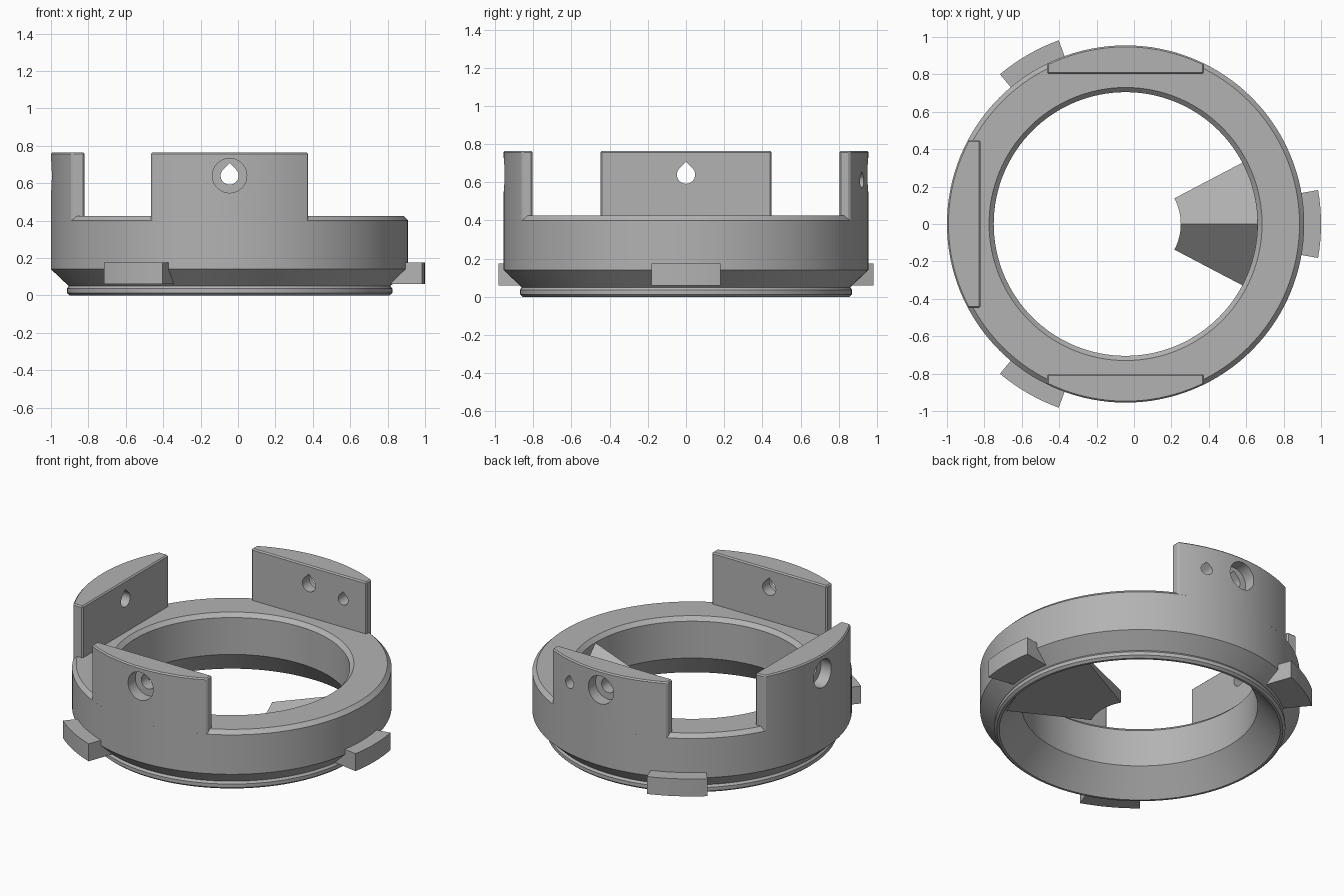
import bpy, bmesh
from math import sin, cos, asin, pi, radians, sqrt
from mathutils import Matrix

cube = bpy.data.objects.get("Cube")
if cube:
    bpy.data.objects.remove(cube, do_unlink=True)

R = 0.955                                  # outer ring radius
CENTRE = Matrix.Translation((-0.045, 0, 0))

grey = bpy.data.materials.new("plain grey")
grey.use_nodes = True
grey.diffuse_color = (0.45, 0.45, 0.45, 1)
grey.node_tree.nodes["Principled BSDF"].inputs["Base Color"].default_value = (0.45, 0.45, 0.45, 1)


def make_object(name, bm, azimuth=0):
    """Turn a bmesh into an object rotated about the ring axis."""
    bmesh.ops.recalc_face_normals(bm, faces=bm.faces)
    bm.transform(CENTRE @ Matrix.Rotation(radians(azimuth), 4, 'Z'))
    mesh = bpy.data.meshes.new(name)
    bm.to_mesh(mesh)
    bm.free()
    mesh.materials.append(grey)
    obj = bpy.data.objects.new(name, mesh)
    bpy.context.collection.objects.link(obj)
    return obj


def prism(points, offset):
    """Extrude a closed polygon of 3D points by an offset."""
    bm = bmesh.new()
    face = bm.faces.new([bm.verts.new(p) for p in points])
    top = bmesh.ops.extrude_face_region(bm, geom=[face])
    verts = [v for v in top["geom"] if isinstance(v, bmesh.types.BMVert)]
    bmesh.ops.translate(bm, verts=verts, vec=offset)
    bmesh.ops.recalc_face_normals(bm, faces=bm.faces)
    return bm


def arc(radius, start, end, steps):
    return [(radius * cos(start + (end - start) * i / steps),
             radius * sin(start + (end - start) * i / steps)) for i in range(steps + 1)]


def smooth(obj):
    bpy.ops.object.select_all(action='DESELECT')
    obj.select_set(True)
    bpy.context.view_layer.objects.active = obj
    bpy.ops.object.shade_smooth_by_angle(angle=radians(25))


def cut(obj, cutter):
    """Subtract a cutter and discard it."""
    cutter.hide_render = True
    mod = obj.modifiers.new("hole", 'BOOLEAN')
    mod.operation = 'DIFFERENCE'
    mod.solver = 'EXACT'
    mod.object = cutter
    bpy.context.view_layer.objects.active = obj
    bpy.ops.object.modifier_apply(modifier=mod.name)
    bpy.data.objects.remove(cutter, do_unlink=True)


# Ring body: closed profile (radius, height) swept around the axis
def ring():
    profile = [(0.855, 0), (0.87, 0.013), (0.87, 0.036), (0.86, 0.05), (R, 0.14),
               (R, 0.40), (0.93, 0.425), (0.73, 0.425), (0.705, 0.40),
               (0.705, 0.157), (0.84, 0)]
    steps = 128
    bm = bmesh.new()
    loops = [[bm.verts.new((r * cos(2 * pi * i / steps), r * sin(2 * pi * i / steps), z))
              for r, z in profile] for i in range(steps)]
    for i in range(steps):
        a, b = loops[i], loops[(i + 1) % steps]
        for j in range(len(profile)):
            k = (j + 1) % len(profile)
            bm.faces.new((a[j], b[j], b[k], a[k]))
    smooth(make_object("ring_body", bm))


# Hole cutters running along the local radial direction
def teardrop(radius, y, z, azimuth):
    outline = arc(radius, radians(135), radians(405), 24) + [(0, radius * sqrt(2))]
    bm = prism([(0.6, y + p, z + q) for p, q in outline], (0.6, 0, 0))
    return make_object("teardrop_cutter", bm, azimuth)


def counterbore(radius, z, azimuth):
    outline = arc(radius, 0, 2 * pi, 40)[:-1]
    bm = prism([(0.875, p, z + q) for p, q in outline], (0.3, 0, 0))
    return make_object("counterbore_cutter", bm, azimuth)


# Upright clamp block: circle segment with a flat inner face
def block(name, azimuth, inner, half):
    base, height = 0.40, 0.365
    limit = asin(half / R)
    outline = [(inner, -half)] + arc(R, -limit, limit, 20) + [(inner, half)]
    bm = prism([(x, y, base) for x, y in outline], (0, 0, height))
    edges = [e for e in bm.edges if e.calc_face_angle(0) > 0.5
             and max(v.co.z for v in e.verts) > base + 0.1]
    bmesh.ops.bevel(bm, geom=edges, offset=0.008, segments=1, affect='EDGES')
    obj = make_object(name, bm, azimuth)
    cut(obj, counterbore(0.092, 0.64, azimuth))
    cut(obj, teardrop(0.048, 0, 0.64, azimuth))
    if name == "back_block":
        cut(obj, teardrop(0.036, -0.25, 0.607, azimuth))
    smooth(obj)


# Bayonet tab: short radial sector at the foot of the ring
def tab(name, azimuth):
    half = radians(10)
    outline = arc(0.83, -half, half, 8) + arc(1.045, half, -half, 8)
    bm = prism([(x, y, 0.06) for x, y in outline], (0, 0, 0.115))
    smooth(make_object(name, bm, azimuth))


# Inner key: sector with a gabled top that rises towards the ring wall
def key():
    half, steps = radians(27.7), 16
    bm = bmesh.new()
    rows = []
    for i in range(steps + 1):
        a = -half + 2 * half * i / steps
        wall = 0.72 + 0.12 * abs(a) / half

        def roof(r):
            return 0.25 + 0.36 * (r * cos(a) - 0.295) - 0.92 * abs(r * sin(a))
        rows.append([bm.verts.new((r * cos(a), r * sin(a), z)) for r, z in
                     ((0.295, 0.03), (0.84, 0.03), (wall, roof(wall)), (0.295, roof(0.295)))])
    for a, b in zip(rows, rows[1:]):
        for j in range(4):
            k = (j + 1) % 4
            bm.faces.new((a[j], b[j], b[k], a[k]))
    bm.faces.new(rows[0])
    bm.faces.new(rows[-1])
    smooth(make_object("inner_key", bm))


ring()
block("front_block", -90, 0.803, 0.42)
block("back_block", 90, 0.803, 0.42)
block("side_block", 180, 0.775, 0.448)
for n, angle in enumerate((0, 120, 240), 1):
    tab(f"bayonet_tab_{n}", angle)
key()
